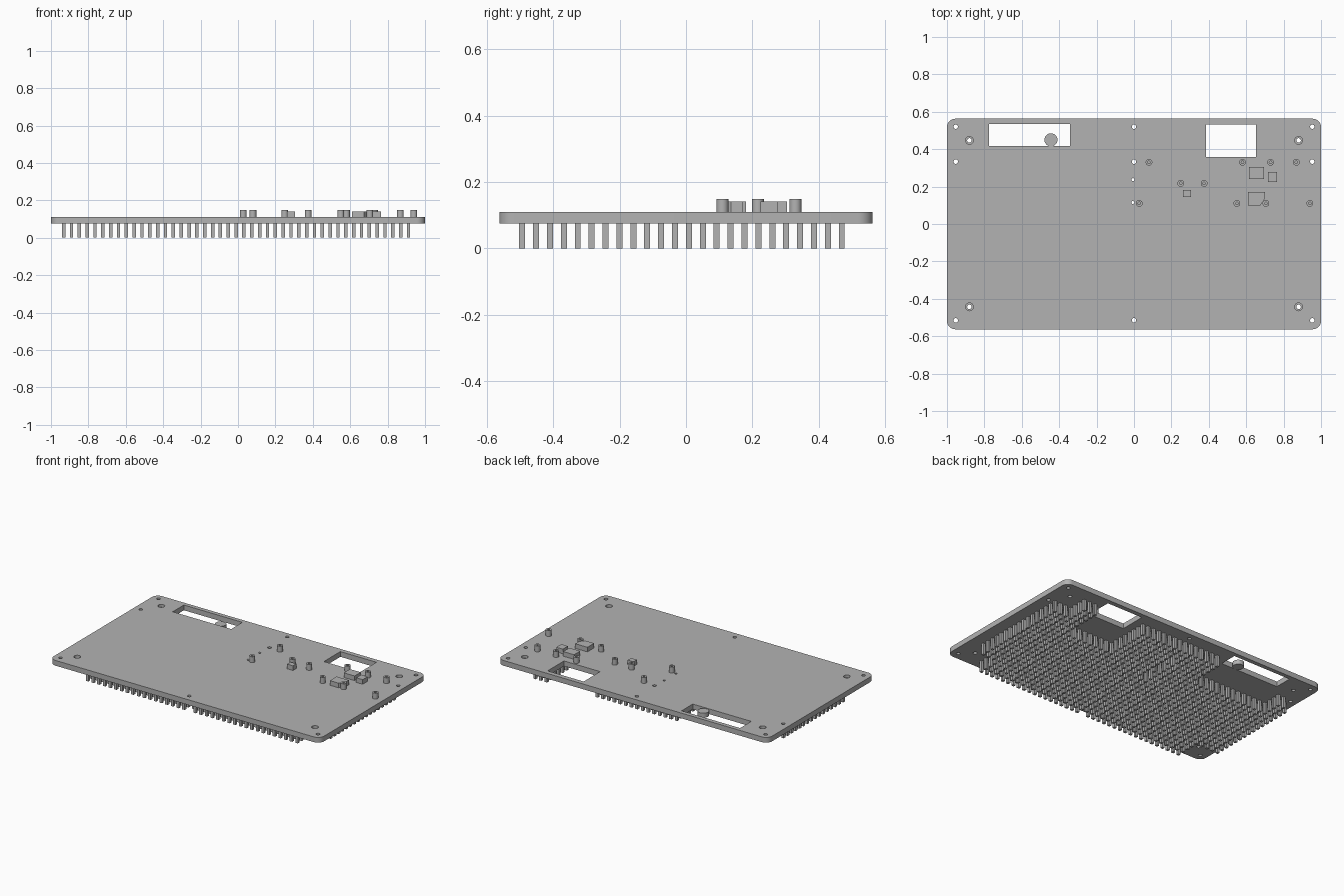
import bpy, bmesh, math
from mathutils import Matrix

cube = bpy.data.objects.get("Cube")
if cube:
    bpy.data.objects.remove(cube, do_unlink=True)

grey = bpy.data.materials.new("plain_grey")
grey.use_nodes = True
colour = (0.45, 0.45, 0.45, 1)
grey.diffuse_color = colour
grey.node_tree.nodes["Principled BSDF"].inputs["Base Color"].default_value = colour

BOTTOM, TOP = 0.075, 0.11


def circle(x, y, r, n=24):
    return [(x + r * math.cos(math.tau * i / n), y + r * math.sin(math.tau * i / n)) for i in range(n)]


def box(x0, x1, y0, y1):
    return [(x0, y0), (x1, y0), (x1, y1), (x0, y1)]


def rounded(w, d, r, n=8):
    pts = []
    for k, (sx, sy) in enumerate([(1, 1), (-1, 1), (-1, -1), (1, -1)]):
        for i in range(n + 1):
            a = math.pi / 2 * (k + i / n)
            pts.append((sx * (w - r) + r * math.cos(a), sy * (d - r) + r * math.sin(a)))
    return pts


def slab(name, loops, z0, z1):
    """Solid made from outlines; loops inside others become holes."""
    cu = bpy.data.curves.new(name, "CURVE")
    cu.dimensions = "2D"
    cu.fill_mode = "BOTH"
    cu.extrude = (z1 - z0) / 2
    for loop in loops:
        sp = cu.splines.new("POLY")
        sp.points.add(len(loop) - 1)
        for p, (x, y) in zip(sp.points, loop):
            p.co = (x, y, 0, 1)
        sp.use_cyclic_u = True
    ob = bpy.data.objects.new(name, cu)
    ob.location.z = (z0 + z1) / 2
    bpy.context.collection.objects.link(ob)
    bpy.ops.object.select_all(action="DESELECT")
    bpy.context.view_layer.objects.active = ob
    ob.select_set(True)
    bpy.ops.object.convert(target="MESH")
    ob = bpy.context.object
    bm = bmesh.new()
    bm.from_mesh(ob.data)
    bmesh.ops.remove_doubles(bm, verts=bm.verts, dist=1e-5)
    bmesh.ops.recalc_face_normals(bm, faces=bm.faces)
    bm.to_mesh(ob.data)
    bm.free()
    ob.data.materials.clear()
    ob.data.materials.append(grey)
    bpy.ops.object.shade_smooth_by_angle()
    return ob


# Plate with windows, screw holes and locating holes
mounts = [(sx * 0.88, y) for sx in (-1, 1) for y in (-0.443, 0.447)]
small = [(x, y) for x in (-0.953, 0, 0.953) for y in (-0.515, 0.333, 0.52)]
tiny = [(-0.006, 0.237), (-0.006, 0.115)]
left_window = box(-0.775, -0.342, 0.417, 0.535)
right_window = box(0.385, 0.652, 0.358, 0.532)
holes = [left_window, right_window]
holes += [circle(x, y, 0.021) for x, y in mounts]
holes += [circle(x, y, 0.012, 16) for x, y in small]
holes += [circle(x, y, 0.008, 16) for x, y in tiny]
slab("plate", [rounded(1, 0.563, 0.045)] + holes, BOTTOM, TOP)

# Counterbore seats in the screw holes
for x, y in mounts:
    slab("screw_seat", [circle(x, y, 0.021), circle(x, y, 0.012)], BOTTOM, 0.092)

# Post standing in the left window
slab("window_post", [circle(-0.444, 0.45, 0.035)], BOTTOM, 0.105)

# Hollow standoffs on top
standoffs = [(0.08, 0.33), (0.58, 0.33), (0.73, 0.33), (0.868, 0.33), (0.25, 0.217),
             (0.375, 0.217), (0.028, 0.11), (0.55, 0.11), (0.705, 0.11), (0.94, 0.11)]
for x, y in standoffs:
    slab("standoff", [circle(x, y, 0.018), circle(x, y, 0.007, 16)], TOP, 0.149)

# Low blocks on top, one with a clipped corner
for outline in (box(0.615, 0.695, 0.24, 0.305), box(0.717, 0.765, 0.225, 0.278),
                box(0.262, 0.305, 0.145, 0.181),
                [(0.61, 0.1), (0.675, 0.1), (0.7, 0.135), (0.7, 0.171), (0.61, 0.171)]):
    slab("block", [outline], TOP, 0.141)


# Grid of pins underneath, left out around holes and windows
def blocked(x, y):
    if any(abs(x - a) < 0.085 and abs(y - b) < 0.09 for a, b in mounts):
        return True
    if any(math.hypot(x - a, y - b) < 0.03 for a, b in small + tiny):
        return True
    return (-0.82 < x < -0.29 and y > 0.25) or (0.34 < x < 0.69 and y > 0.2)


bm = bmesh.new()
for i in range(45):
    for j in range(24):
        x, y = -0.932 + 0.0419 * i, -0.494 + 0.0419 * j
        if not blocked(x, y):
            m = Matrix.Translation((x, y, BOTTOM / 2)) @ Matrix.Diagonal((0.018, 0.018, BOTTOM, 1))
            bmesh.ops.create_cube(bm, size=1, matrix=m)
me = bpy.data.meshes.new("pin_grid")
bm.to_mesh(me)
bm.free()
me.materials.append(grey)
bpy.context.collection.objects.link(bpy.data.objects.new("pin_grid", me))
